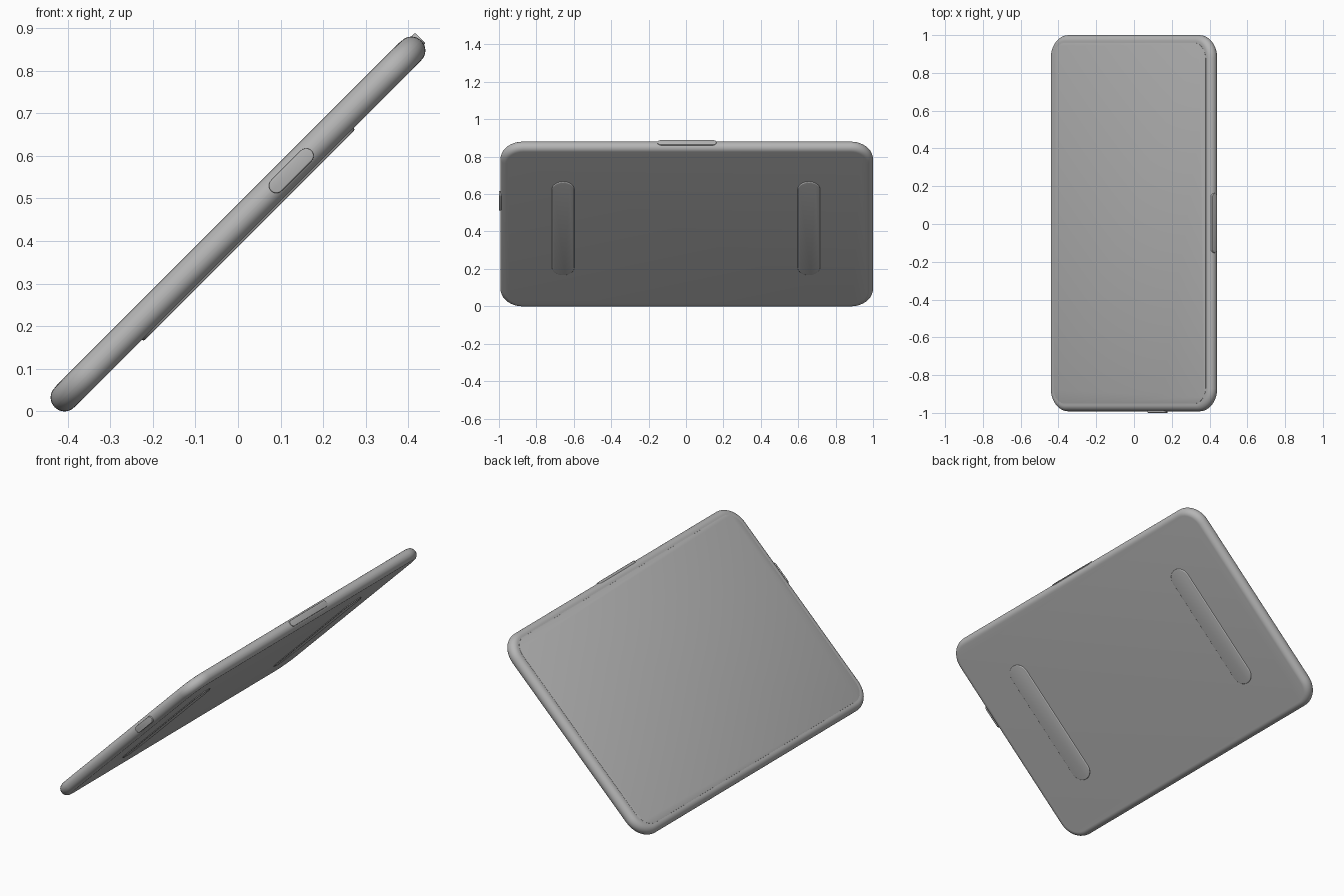
import bpy, bmesh, math
from mathutils import Matrix, Vector

if "Cube" in bpy.data.objects:
    bpy.data.objects.remove(bpy.data.objects["Cube"], do_unlink=True)

# Single grey finish
grey = bpy.data.materials.new("satin_grey")
grey.use_nodes = True
colour = (0.46, 0.46, 0.46, 1)
grey.diffuse_color = colour
grey.node_tree.nodes["Principled BSDF"].inputs["Base Color"].default_value = colour

# The whole device leans at 45 degrees
TILT = Matrix.Translation((0, 0, 0.44)) @ Matrix.Rotation(-math.pi / 4, 4, 'Y')


def outline(hx, hy, corner, steps=10):
    """Rounded rectangle, counter-clockwise."""
    pts = []
    for q, (sx, sy) in enumerate(((1, 1), (-1, 1), (-1, -1), (1, -1))):
        for i in range(steps + 1):
            a = (q + i / steps) * math.pi / 2
            pts.append((sx * (hx - corner) + corner * math.cos(a),
                        sy * (hy - corner) + corner * math.sin(a)))
    return pts


def rounded_slab(name, hx, hy, corner, half, edge, place, steps=6):
    """Rounded rectangle slab whose rim is rounded by the edge radius."""
    bm = bmesh.new()
    levels = []
    for side in (-1, 1):
        for i in range(steps + 1):
            a = math.pi / 2 * (i / steps if side > 0 else i / steps - 1)
            levels.append((edge * (1 - math.cos(a)),
                           side * (half - edge) + edge * math.sin(a)))
    rings = []
    for inset, z in levels:
        ring = outline(hx - inset, hy - inset, corner - inset)
        rings.append([bm.verts.new((x, y, z)) for x, y in ring])
    for low, high in zip(rings, rings[1:]):
        for i in range(len(low)):
            j = (i + 1) % len(low)
            bm.faces.new((low[i], low[j], high[j], high[i]))
    bm.faces.new(rings[0][::-1])
    bm.faces.new(rings[-1])
    bmesh.ops.remove_doubles(bm, verts=bm.verts[:], dist=0.00001)
    bmesh.ops.transform(bm, matrix=TILT @ place, verts=bm.verts[:])
    bmesh.ops.recalc_face_normals(bm, faces=bm.faces[:])
    mesh = bpy.data.meshes.new(name)
    bm.to_mesh(mesh)
    bm.free()
    mesh.materials.append(grey)
    obj = bpy.data.objects.new(name, mesh)
    bpy.context.collection.objects.link(obj)
    bpy.ops.object.select_all(action='DESELECT')
    obj.select_set(True)
    bpy.context.view_layer.objects.active = obj
    bpy.ops.object.shade_smooth_by_angle(angle=math.radians(35))
    return obj


def at(x, y, z):
    return Matrix.Translation(Vector((x, y, z)))


# Body with a fully rounded rim
rounded_slab("tablet_body", 0.609, 0.996, 0.12, 0.0325, 0.0322, at(0, 0.004, 0), 10)

# Front panel, a hair proud of the body
rounded_slab("screen_panel", 0.57, 0.955, 0.085, 0.002, 0.0005, at(0, 0.004, 0.0315), 2)

# Long feet on the underside
for side, label in ((1, "back"), (-1, "front")):
    rounded_slab(label + "_foot", 0.352, 0.06, 0.058, 0.005, 0.005,
                 at(0, side * 0.657, -0.0325), 4)

# Button on the front end
rounded_slab("end_button", 0.067, 0.0175, 0.0174, 0.008, 0.003,
             at(0.177, -0.992, 0) @ Matrix.Rotation(math.pi / 2, 4, 'X'), 3)

# Long button on the upper edge
rounded_slab("edge_button", 0.0175, 0.158, 0.0174, 0.009, 0.003,
             at(0.603, 0.005, 0.006) @ Matrix.Rotation(math.pi / 2, 4, 'Y'), 3)
